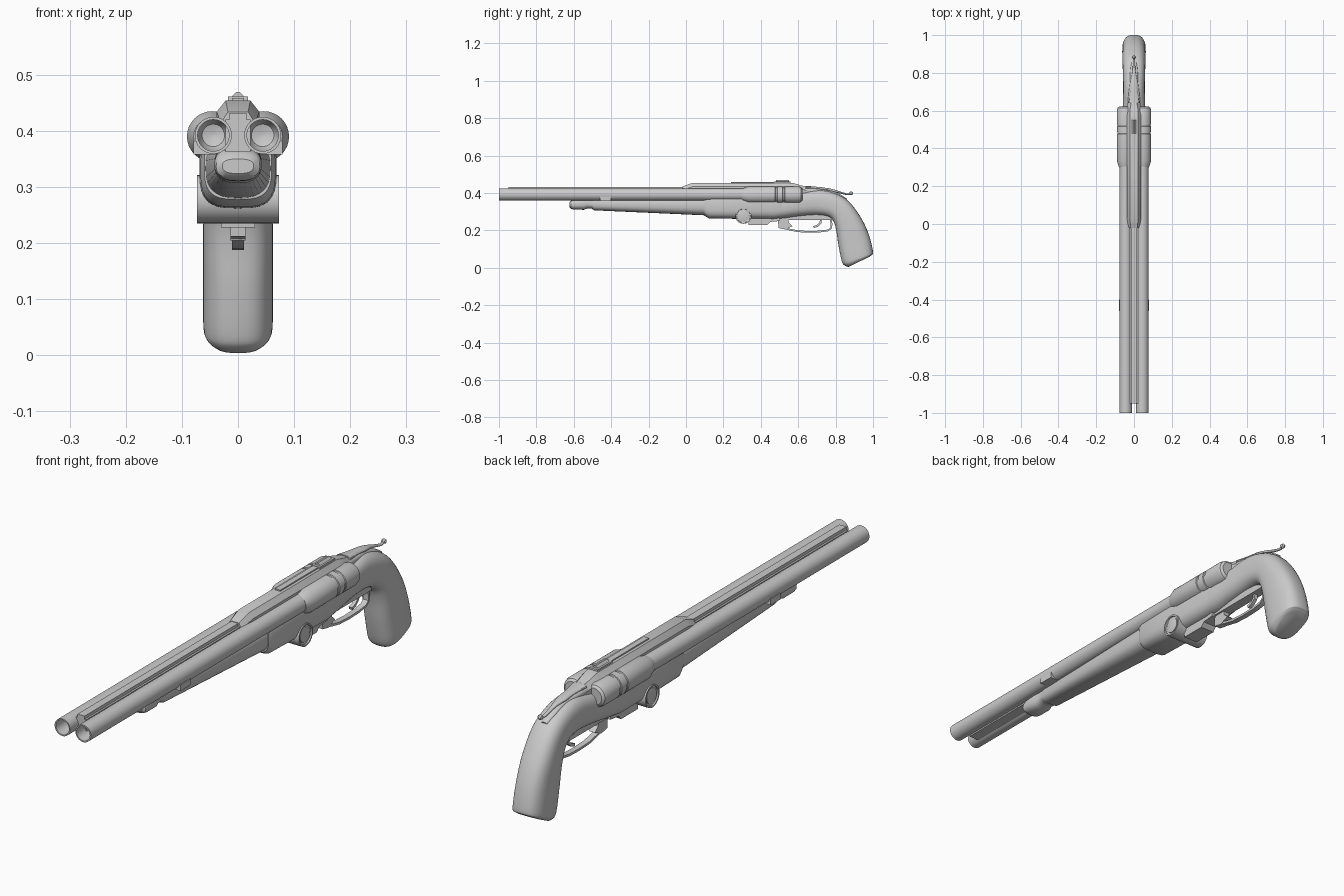
import bpy, bmesh, math
from mathutils import Vector


def finish(name, bm, angle=35):
    bmesh.ops.recalc_face_normals(bm, faces=bm.faces)
    me = bpy.data.meshes.new(name)
    bm.to_mesh(me)
    bm.free()
    ob = bpy.data.objects.new(name, me)
    bpy.context.collection.objects.link(ob)
    bpy.ops.object.select_all(action='DESELECT')
    ob.select_set(True)
    bpy.context.view_layer.objects.active = ob
    bpy.ops.object.shade_smooth_by_angle(angle=math.radians(angle))
    return ob


def skin(name, rings, angle=35):
    """Join closed rings of points and cap both ends."""
    bm = bmesh.new()
    vs = [[bm.verts.new(p) for p in r] for r in rings]
    n = len(vs[0])
    for a, b in zip(vs, vs[1:]):
        for i in range(n):
            j = (i + 1) % n
            bm.faces.new((a[i], a[j], b[j], b[i]))
    bm.faces.new(vs[0])
    bm.faces.new(vs[-1])
    return finish(name, bm, angle)


def loft(name, stations, power=2.5, smooth=1, n=32, angle=35):
    """Stations: top y, top z, bottom y, bottom z, half width."""
    if smooth > 1:
        out = []
        for i in range(len(stations) - 1):
            p = [stations[min(max(i + k, 0), len(stations) - 1)] for k in (-1, 0, 1, 2)]
            for s in range(smooth):
                t = s / smooth
                out.append([0.5 * (2 * b + (c - a) * t + (2 * a - 5 * b + 4 * c - d) * t * t
                                   + (3 * b - a - 3 * c + d) * t ** 3) for a, b, c, d in zip(*p)])
        stations = out + [stations[-1]]
    rings = []
    for ty, tz, by, bz, w in stations:
        ring = []
        for i in range(n):
            a = 2 * math.pi * i / n
            c, s = (math.copysign(abs(v) ** (2 / power), v) for v in (math.cos(a), math.sin(a)))
            ring.append((w * c, (ty + by) / 2 + s * (ty - by) / 2, (tz + bz) / 2 + s * (tz - bz) / 2))
        rings.append(ring)
    return skin(name, rings, angle)


def lathe(name, profile, center, axis='Y', n=32):
    """Profile of (position along axis, radius)."""
    rings = []
    for d, r in profile:
        ring = []
        for i in range(n):
            a = 2 * math.pi * i / n
            u, v = r * math.cos(a), r * math.sin(a)
            ring.append(Vector(center) + Vector((u, d, v) if axis == 'Y' else (d, u, v)))
        rings.append(ring)
    return skin(name, rings)


def prism(name, outline, w):
    """Extrude a side-view outline (y, z) to half width w."""
    return skin(name, [[(x, y, z) for y, z in outline] for x in (-w, w)])


def box(name, w, y0, y1, z0, z1):
    return prism(name, [(y0, z0), (y1, z0), (y1, z1), (y0, z1)], w)


def ribbon(name, path, thick, w):
    """Strip of even thickness following a side-view path."""
    pts = [Vector(p) for p in path]
    left, right = [], []
    for i, p in enumerate(pts):
        d = (pts[min(i + 1, len(pts) - 1)] - pts[max(i - 1, 0)]).normalized()
        nrm = Vector((-d.y, d.x)) * thick / 2
        left.append(p + nrm)
        right.append(p - nrm)
    return prism(name, left + right[::-1], w)


# Twin barrels and breech sleeves
for s, side in ((-1, "left"), (1, "right")):
    lathe("barrel_" + side, [(0.5, 0.033), (-1, 0.033), (-1, 0.028), (-0.86, 0.028),
                             (-0.845, 0.02), (-0.84, 0.004)], (s * 0.044, 0, 0.392))
    lathe("breech_sleeve_" + side,
          [(0.3, 0.033), (0.335, 0.045), (0.476, 0.045), (0.478, 0.042), (0.486, 0.042),
           (0.488, 0.045), (0.516, 0.045), (0.518, 0.042), (0.526, 0.042), (0.528, 0.045),
           (0.6, 0.045), (0.615, 0.041), (0.622, 0.032)], (s * 0.046, 0, 0.39))

# Web and rib between the barrels
box("barrel_web", 0.022, -0.95, 0.6, 0.362, 0.42)
box("barrel_rib", 0.015, -0.95, 0.02, 0.41, 0.432)
box("barrel_lug", 0.079, -0.46, -0.4, 0.358, 0.382)

# Top cover with bevelled sides
cover = [(-0.02, 0.03, 0.018, 0.434), (0.035, 0.038, 0.022, 0.454), (0.57, 0.038, 0.022, 0.454),
         (0.61, 0.037, 0.02, 0.442), (0.65, 0.032, 0.014, 0.432), (0.73, 0.016, 0.01, 0.424)]
skin("top_cover", [[(-b, y, 0.385), (b, y, 0.385), (b, y, z - 0.02), (t, y, z), (-t, y, z), (-b, y, z - 0.02)]
                   for y, b, t, z in cover], 20)
box("cover_rail", 0.011, 0.24, 0.56, 0.44, 0.459)

# Rear sight
box("sight_base", 0.018, 0.47, 0.56, 0.45, 0.461)
skin("sight_blade", [[(-0.014, y, 0.458), (0.014, y, 0.458), (0.003, y, 0.469), (-0.003, y, 0.469)]
                     for y in (0.48, 0.55)])

# Fore-end and receiver
loft("fore_end", [(-0.622, 0.35, -0.622, 0.324, 0.028), (-0.614, 0.358, -0.614, 0.315, 0.039),
                  (-0.6, 0.368, -0.6, 0.311, 0.042), (-0.545, 0.372, -0.545, 0.31, 0.042),
                  (-0.53, 0.372, -0.53, 0.317, 0.038), (-0.505, 0.372, -0.505, 0.317, 0.038),
                  (-0.49, 0.375, -0.49, 0.307, 0.042), (0.11, 0.385, 0.11, 0.28, 0.058)], 2.6)
loft("receiver", [(0.1, 0.395, 0.1, 0.278, 0.06), (0.122, 0.4, 0.122, 0.264, 0.067),
                  (0.25, 0.4, 0.25, 0.262, 0.069), (0.47, 0.4, 0.47, 0.26, 0.068),
                  (0.54, 0.4, 0.54, 0.27, 0.062)], 3.2)

# Hinge drum across the receiver
lathe("hinge_drum", [(-0.066, 0.03), (-0.068, 0.036), (-0.073, 0.037), (-0.073, 0.043), (0.073, 0.043),
                     (0.073, 0.037), (0.068, 0.036), (0.066, 0.03)], (0, 0.307, 0.278), 'X')
for s, side in ((-1, "left"), (1, "right")):
    lathe("hinge_pin_" + side, [(s * 0.06, 0.03), (s * 0.07, 0.03), (s * 0.071, 0.027)],
          (0, 0.307, 0.278), 'X', 24)
prism("lower_plate", [(0.33, 0.28), (0.335, 0.228), (0.435, 0.228), (0.45, 0.245), (0.5, 0.25), (0.5, 0.28)], 0.03)

# Curved pistol grip
loft("grip", [(0.46, 0.37, 0.46, 0.262, 0.064), (0.55, 0.39, 0.52, 0.264, 0.064),
              (0.63, 0.405, 0.6, 0.275, 0.06), (0.72, 0.416, 0.69, 0.282, 0.057),
              (0.805, 0.395, 0.755, 0.275, 0.058), (0.875, 0.35, 0.787, 0.25, 0.06),
              (0.94, 0.26, 0.803, 0.2, 0.062), (0.98, 0.17, 0.815, 0.12, 0.062),
              (1.0, 0.085, 0.833, 0.035, 0.062), (0.993, 0.068, 0.848, 0.012, 0.058),
              (0.975, 0.056, 0.868, 0.004, 0.046)], 2.7, 5, 40, 60)

# Trigger guard and trigger
box("trigger_plate", 0.02, 0.48, 0.78, 0.255, 0.285)
prism("guard_front", [(0.49, 0.27), (0.495, 0.212), (0.53, 0.205), (0.57, 0.222), (0.55, 0.24), (0.545, 0.27)], 0.013)
ribbon("trigger_guard", [(0.52, 0.213), (0.56, 0.203), (0.6, 0.195), (0.66, 0.192), (0.72, 0.194),
                         (0.76, 0.2), (0.777, 0.213), (0.778, 0.235), (0.77, 0.275)], 0.009, 0.011)
ribbon("trigger", [(0.71, 0.285), (0.722, 0.26), (0.718, 0.238), (0.702, 0.224), (0.682, 0.217)], 0.011, 0.007)

# Tang and opening lever behind the breech
loft("tang", [(0.6, 0.43, 0.6, 0.39, 0.034), (0.68, 0.426, 0.68, 0.39, 0.03), (0.76, 0.416, 0.76, 0.38, 0.022),
              (0.82, 0.395, 0.81, 0.37, 0.02), (0.86, 0.37, 0.85, 0.35, 0.012)], 3, 3)
loft("opening_lever", [(0.64, 0.438, 0.64, 0.42, 0.03), (0.7, 0.433, 0.7, 0.415, 0.02),
                       (0.75, 0.427, 0.75, 0.41, 0.019), (0.79, 0.419, 0.79, 0.405, 0.011),
                       (0.83, 0.406, 0.828, 0.396, 0.007), (0.865, 0.397, 0.865, 0.388, 0.006),
                       (0.885, 0.403, 0.889, 0.396, 0.006)], 2.2, 4, 16)
lathe("lever_knob", [(-0.01, 0.002), (-0.007, 0.007), (0, 0.01), (0.007, 0.007), (0.01, 0.002)],
      (0, 0.883, 0.398), 'X', 16)
